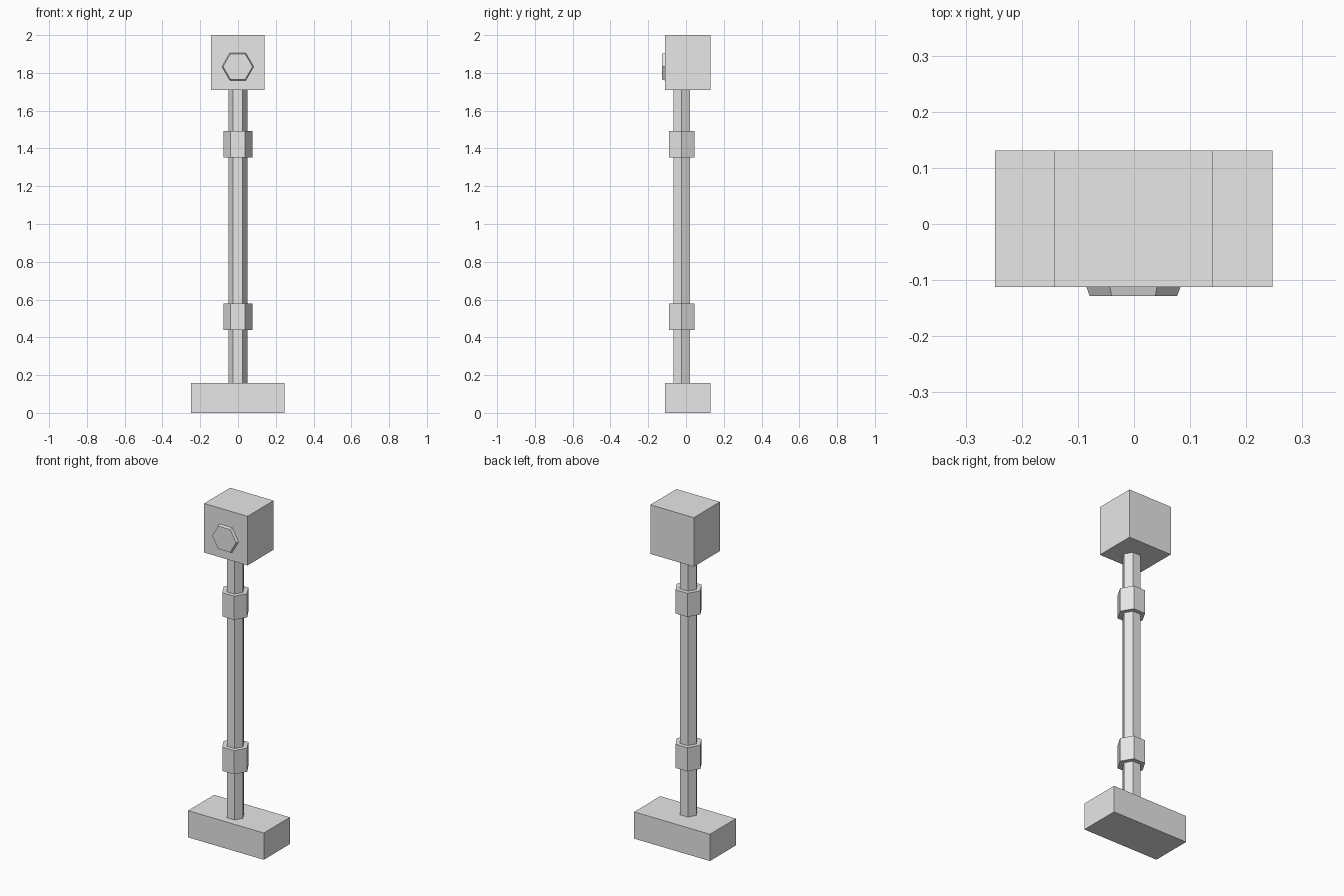
import bpy
import bmesh
from math import cos, sin, pi
from mathutils import Matrix, Vector

cube = bpy.data.objects.get("Cube")
if cube:
    bpy.data.objects.remove(cube, do_unlink=True)

# Single plain grey material
GREY = (0.8, 0.8, 0.8, 1.0)
grey = bpy.data.materials.new("light grey")
grey.use_nodes = True
grey.diffuse_color = GREY
grey.node_tree.nodes["Principled BSDF"].inputs["Base Color"].default_value = GREY


def finish(name, bm):
    bmesh.ops.recalc_face_normals(bm, faces=bm.faces[:])
    mesh = bpy.data.meshes.new(name)
    bm.to_mesh(mesh)
    bm.free()
    mesh.materials.append(grey)
    obj = bpy.data.objects.new(name, mesh)
    bpy.context.collection.objects.link(obj)
    return obj


def box(name, low, high):
    low, high = Vector(low), Vector(high)
    bm = bmesh.new()
    bmesh.ops.create_cube(bm, size=1)
    bmesh.ops.scale(bm, vec=high - low, verts=bm.verts[:])
    bmesh.ops.translate(bm, vec=(low + high) / 2, verts=bm.verts[:])
    return finish(name, bm)


def hex_prism(name, r_start, r_end, length, matrix):
    """Six-sided prism along local z, with corners on the local x axis."""
    bm = bmesh.new()
    rings = [[bm.verts.new((r * cos(i * pi / 3), r * sin(i * pi / 3), z))
              for i in range(6)] for r, z in ((r_start, 0), (r_end, length))]
    for ring in rings:
        bm.faces.new(ring)
    for i in range(6):
        j = (i + 1) % 6
        bm.faces.new((rings[0][i], rings[0][j], rings[1][j], rings[1][i]))
    bm.transform(matrix)
    return finish(name, bm)


# Foot block and head block share the same depth
FRONT, BACK = -0.112, 0.131
box("base_block", (-0.248, FRONT, 0), (0.247, BACK, 0.158))
box("head_block", (-0.143, FRONT, 1.71), (0.141, BACK, 2.0))

# Upright pole with two collars
POLE_Y = -0.023
hex_prism("pole", 0.05, 0.05, 1.552, Matrix.Translation((-0.001, POLE_Y, 0.158)))
for name, z in (("lower_collar", 0.44), ("upper_collar", 1.352)):
    hex_prism(name, 0.077, 0.077, 0.14, Matrix.Translation((-0.001, POLE_Y, z)))

# Tapered button on the front of the head
hex_prism("front_button", 0.084, 0.078, 0.016,
          Matrix.Translation((-0.001, FRONT, 1.833)) @ Matrix.Rotation(pi / 2, 4, "X"))
